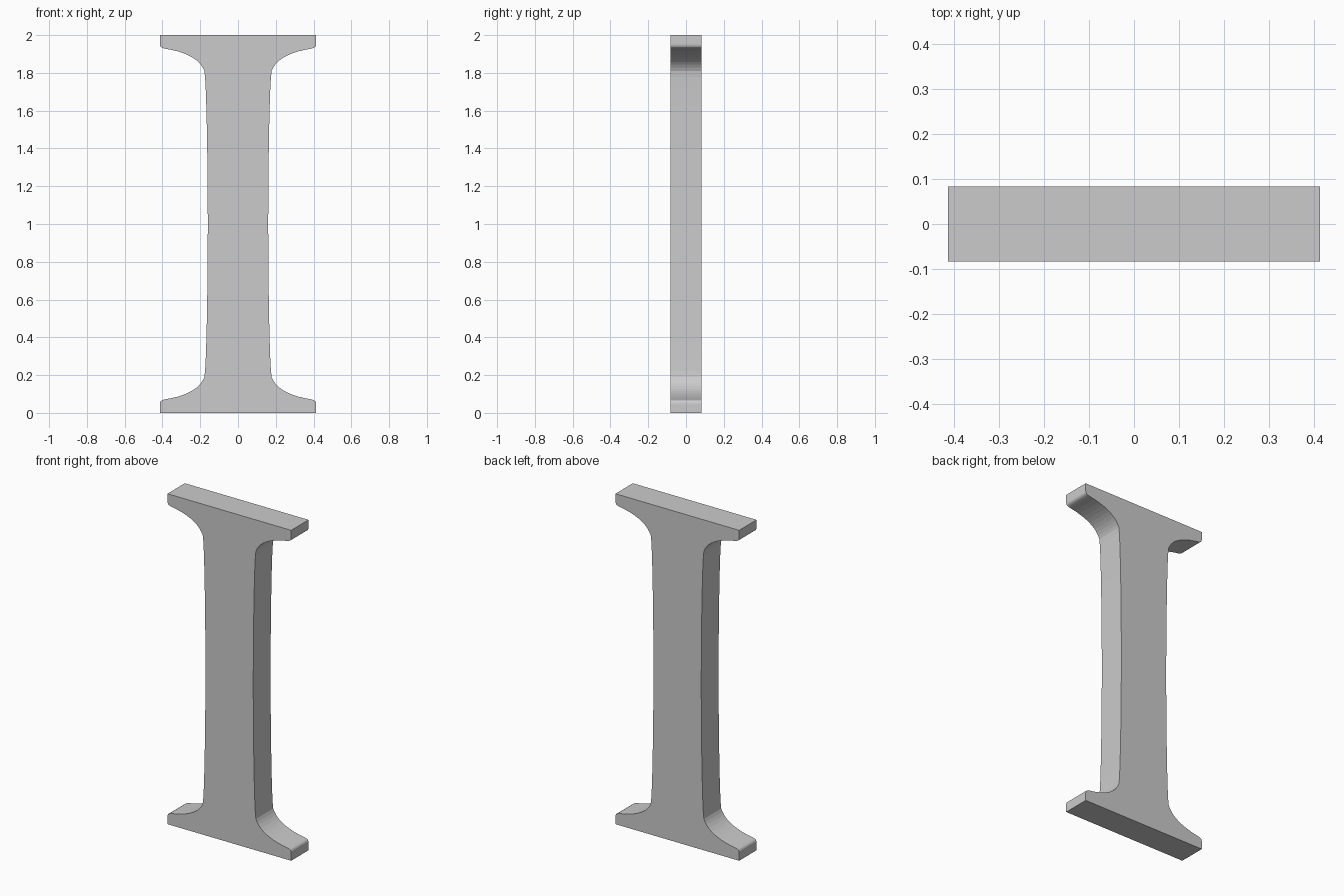
import bpy, bmesh
from mathutils import Vector
from mathutils.geometry import interpolate_bezier

if "Cube" in bpy.data.objects:
    bpy.data.objects.remove(bpy.data.objects["Cube"])

HALF_DEPTH = 0.083

# Quarter outline (x, z) from the foot edge to mid-height: start, handle, handle, end
segments = [
    ((0.414, 0.045), (0.414, 0.06), (0.41, 0.068), (0.385, 0.072), 5),
    ((0.385, 0.072), (0.27, 0.09), (0.20, 0.13), (0.178, 0.19), 11),
    ((0.178, 0.19), (0.168, 0.23), (0.16, 0.65), (0.16, 1.0), 9),
]
quarter = [Vector((0.414, 0.0))]
for a, h1, h2, b, count in segments:
    points = interpolate_bezier(Vector(a), Vector(h1), Vector(h2), Vector(b), count)
    quarter += points if len(quarter) == 1 else points[1:]

# Mirror upward for the top flare, then sideways for the left edge
right = [(p.x, p.y) for p in quarter]
right += [(x, 2.0 - z) for x, z in reversed(right[:-1])]
outline = right + [(-x, z) for x, z in reversed(right)]

# Extrude the outline through the depth
bm = bmesh.new()
front = bm.faces.new([bm.verts.new((x, -HALF_DEPTH, z)) for x, z in outline])
extruded = bmesh.ops.extrude_face_region(bm, geom=[front], use_keep_orig=True)
bmesh.ops.translate(bm, vec=(0, 2 * HALF_DEPTH, 0),
                    verts=[e for e in extruded["geom"] if isinstance(e, bmesh.types.BMVert)])
bmesh.ops.recalc_face_normals(bm, faces=bm.faces)

mesh = bpy.data.meshes.new("flared_post")
bm.to_mesh(mesh)
bm.free()
post = bpy.data.objects.new("flared_post", mesh)
bpy.context.collection.objects.link(post)
